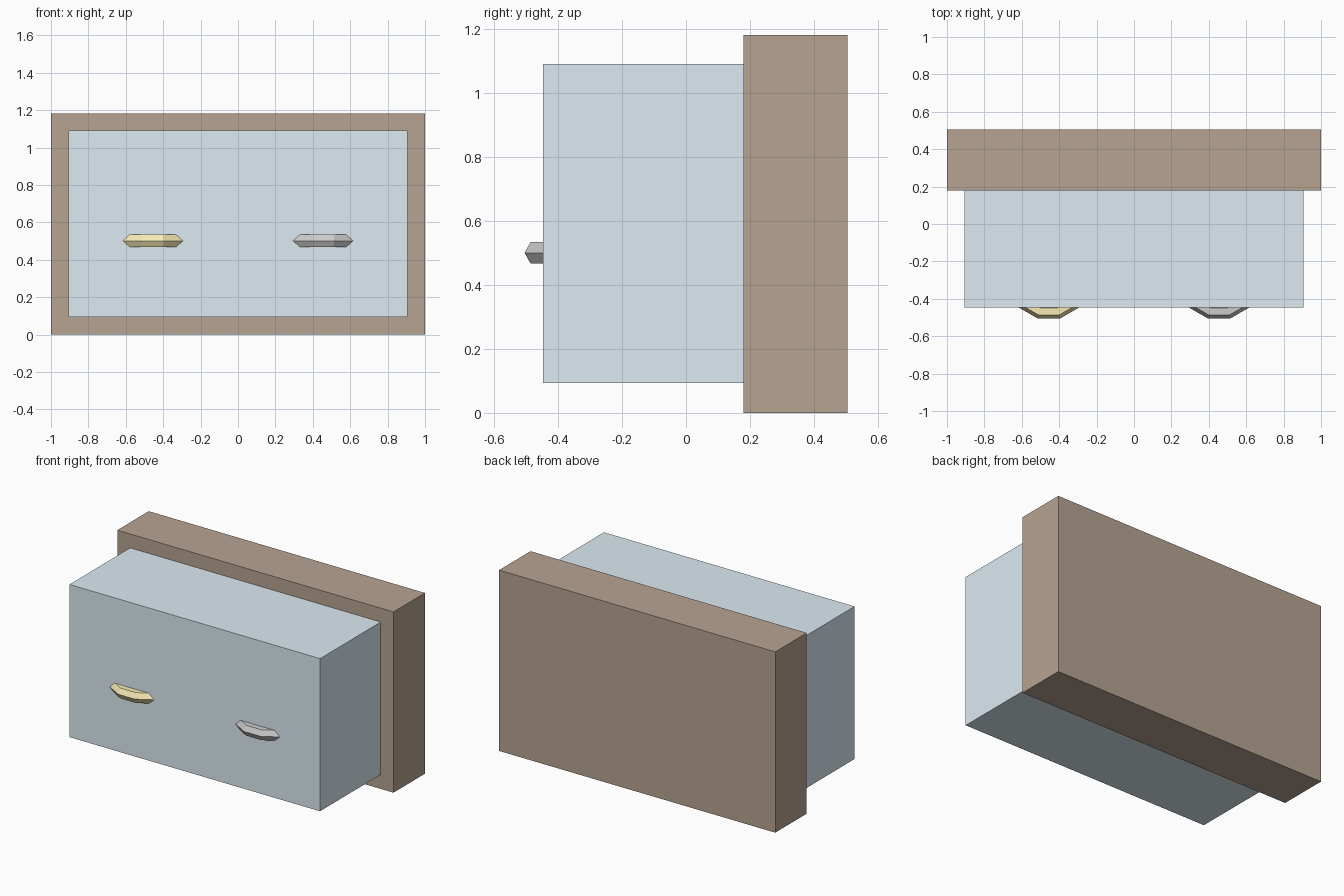
import bpy
from math import radians

if "Cube" in bpy.data.objects:
    bpy.data.objects.remove(bpy.data.objects["Cube"])


def paint(obj, name, rgb):
    mat = bpy.data.materials.new(name)
    mat.diffuse_color = (*rgb, 1)
    mat.use_nodes = True
    mat.node_tree.nodes["Principled BSDF"].inputs["Base Color"].default_value = mat.diffuse_color
    obj.data.materials.append(mat)


def box(name, lo, hi):
    centre = [(a + b) / 2 for a, b in zip(lo, hi)]
    bpy.ops.mesh.primitive_cube_add(size=1, location=centre)
    obj = bpy.context.object
    obj.name = name
    obj.scale = [b - a for a, b in zip(lo, hi)]
    bpy.ops.object.transform_apply(location=False, rotation=False, scale=True)
    return obj


def ring(name, x):
    bpy.ops.mesh.primitive_torus_add(
        major_segments=12, minor_segments=6, major_radius=0.193,
        minor_radius=0.039, location=(x, -0.281, 0.501),
        rotation=(0, 0, radians(15)))
    obj = bpy.context.object
    obj.name = name
    for p in obj.data.polygons:
        p.use_smooth = False
    return obj


# Wide wooden slab at the back
back_slab = box("back_slab", (-1, 0.18, 0), (1, 0.505, 1.183))
paint(back_slab, "brown_wood", (0.47, 0.37, 0.29))

# Pale blue block standing out from the slab
front_block = box("front_block", (-0.907, -0.447, 0.093), (0.907, 0.18, 1.092))
paint(front_block, "pale_blue", (0.72, 0.83, 0.89))

# Ring handles sunk into the block, so only an arc shows
left_handle = ring("left_handle", -0.455)
paint(left_handle, "gold", (0.93, 0.83, 0.46))
right_handle = ring("right_handle", 0.455)
paint(right_handle, "silver", (0.74, 0.75, 0.77))
